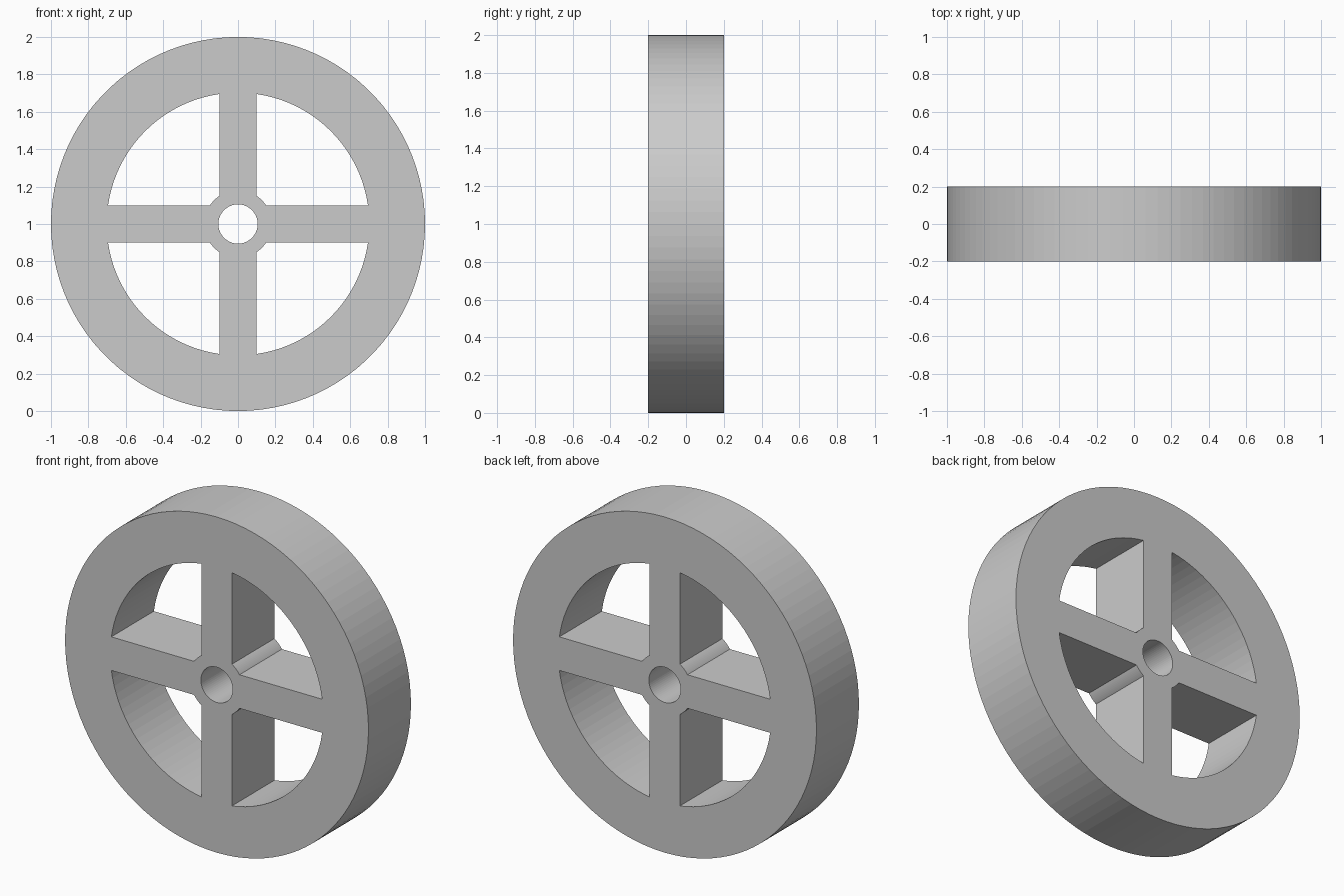
import bpy, bmesh
from math import sin, cos, pi, asin

if "Cube" in bpy.data.objects:
    bpy.data.objects.remove(bpy.data.objects["Cube"])

RIM_OUT, RIM_IN, HUB, BORE = 1.0, 0.702, 0.18, 0.105
SPOKE, HALF_DEPTH, CENTRE_Z = 0.1, 0.2, 1.0


def arc(radius, start, end, steps):
    return [(radius * cos(start + (end - start) * i / steps),
             radius * sin(start + (end - start) * i / steps)) for i in range(steps + 1)]


# Profile loops: rim outline, axle bore, and four windows between the spokes
loops = [arc(RIM_OUT, 0, 2 * pi, 100)[:-1], arc(BORE, 0, 2 * pi, 64)[:-1]]
a_out, a_in = asin(SPOKE / RIM_IN), asin(SPOKE / HUB)
for k in range(4):
    q = k * pi / 2
    loops.append(arc(RIM_IN, q + a_out, q + pi / 2 - a_out, 20)
                 + arc(HUB, q + pi / 2 - a_in, q + a_in, 8))

# Fill the profile and extrude it through the wheel's thickness
bm = bmesh.new()
for loop in loops:
    verts = [bm.verts.new((x, -HALF_DEPTH, CENTRE_Z + z)) for x, z in loop]
    for i, v in enumerate(verts):
        bm.edges.new((v, verts[(i + 1) % len(verts)]))
bmesh.ops.triangle_fill(bm, edges=bm.edges[:], use_beauty=True, normal=(0, -1, 0))
extruded = bmesh.ops.extrude_face_region(bm, geom=bm.faces[:], use_keep_orig=True)
moved = [g for g in extruded["geom"] if isinstance(g, bmesh.types.BMVert)]
bmesh.ops.translate(bm, verts=moved, vec=(0, 2 * HALF_DEPTH, 0))
bmesh.ops.recalc_face_normals(bm, faces=bm.faces[:])

mesh = bpy.data.meshes.new("spoked_wheel")
bm.to_mesh(mesh)
bm.free()
bpy.context.collection.objects.link(bpy.data.objects.new("spoked_wheel", mesh))
